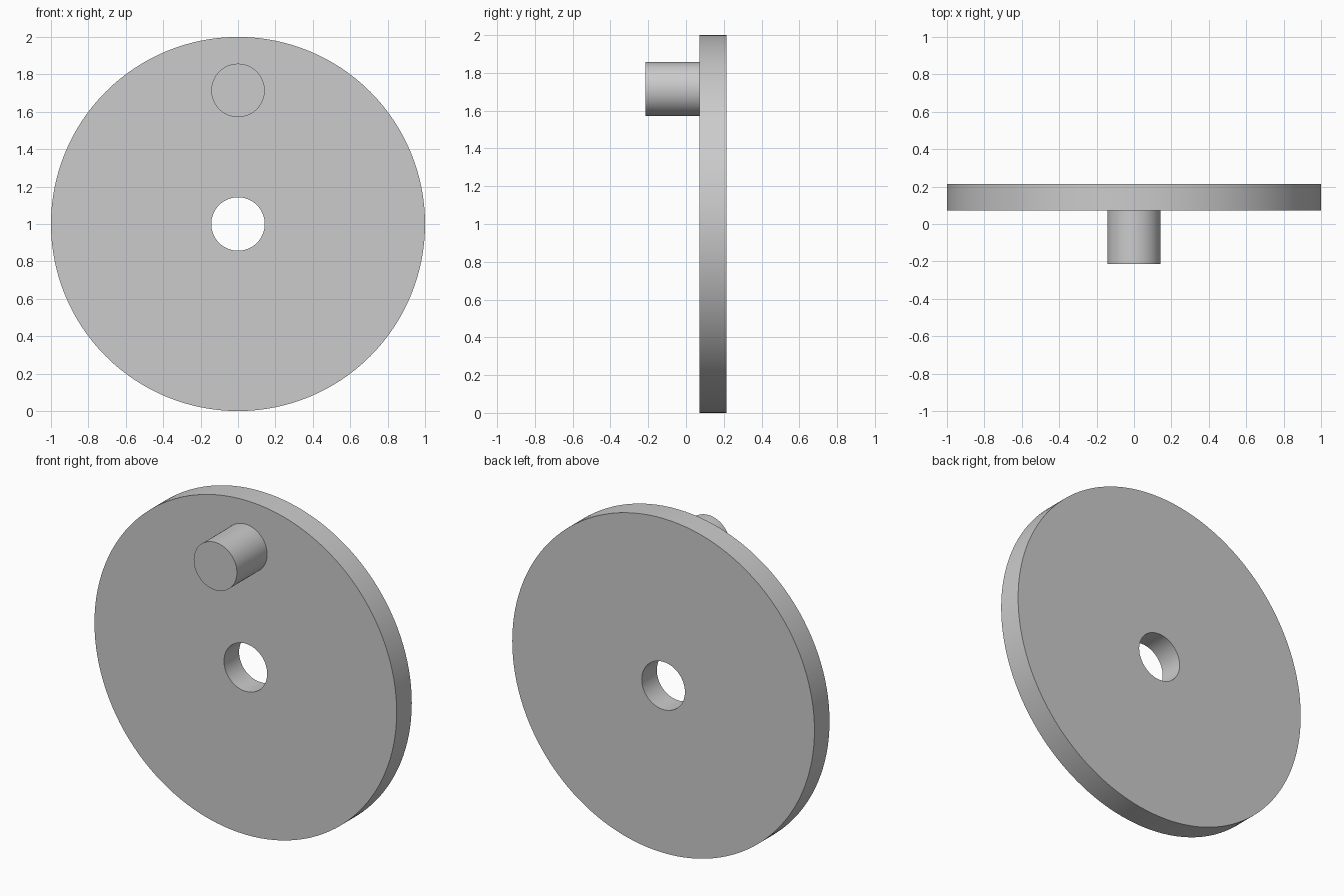
import bpy, bmesh
from math import radians, tau
from mathutils import Matrix, Vector

cube = bpy.data.objects.get("Cube")
if cube:
    bpy.data.objects.remove(cube, do_unlink=True)

UNIT = 1 / 7          # plate thickness, hole radius and pin radius
FRONT = UNIT / 2      # front face of the plate
BACK = FRONT + UNIT

grey = bpy.data.materials.new("light grey")
grey.use_nodes = True
color = (0.6, 0.6, 0.6, 1)
grey.diffuse_color = color
grey.node_tree.nodes["Principled BSDF"].inputs["Base Color"].default_value = color


def lathe(name, profile, z, steps, closed):
    """Spin a (radius, y) profile about the y axis, centred at height z."""
    bm = bmesh.new()
    verts = [bm.verts.new((r, y, 0)) for r, y in profile]
    edges = [bm.edges.new(pair) for pair in zip(verts, verts[1:])]
    if closed:
        edges.append(bm.edges.new((verts[-1], verts[0])))
    bmesh.ops.spin(bm, geom=verts + edges, cent=(0, 0, 0), axis=(0, 1, 0),
                   angle=tau, steps=steps, use_merge=True)
    bmesh.ops.remove_doubles(bm, verts=bm.verts, dist=1e-5)
    bmesh.ops.recalc_face_normals(bm, faces=bm.faces)
    mesh = bpy.data.meshes.new(name)
    bm.to_mesh(mesh)
    bm.free()
    mesh.materials.append(grey)
    obj = bpy.data.objects.new(name, mesh)
    obj.location.z = z
    bpy.context.collection.objects.link(obj)
    bpy.ops.object.select_all(action="DESELECT")
    obj.select_set(True)
    bpy.context.view_layer.objects.active = obj
    bpy.ops.object.shade_smooth_by_angle(angle=radians(30))
    return obj


# Round plate with a through hole
lathe("crank_disc", [(UNIT, FRONT), (1, FRONT), (1, BACK), (UNIT, BACK)],
      1, 128, True)

# Crank pin near the rim, seated slightly into the plate
pin_start = FRONT - 2 * UNIT
lathe("crank_pin", [(0, pin_start), (UNIT, pin_start), (UNIT, FRONT + 0.005),
                    (0, FRONT + 0.005)], 1 + 5 * UNIT, 64, False)
